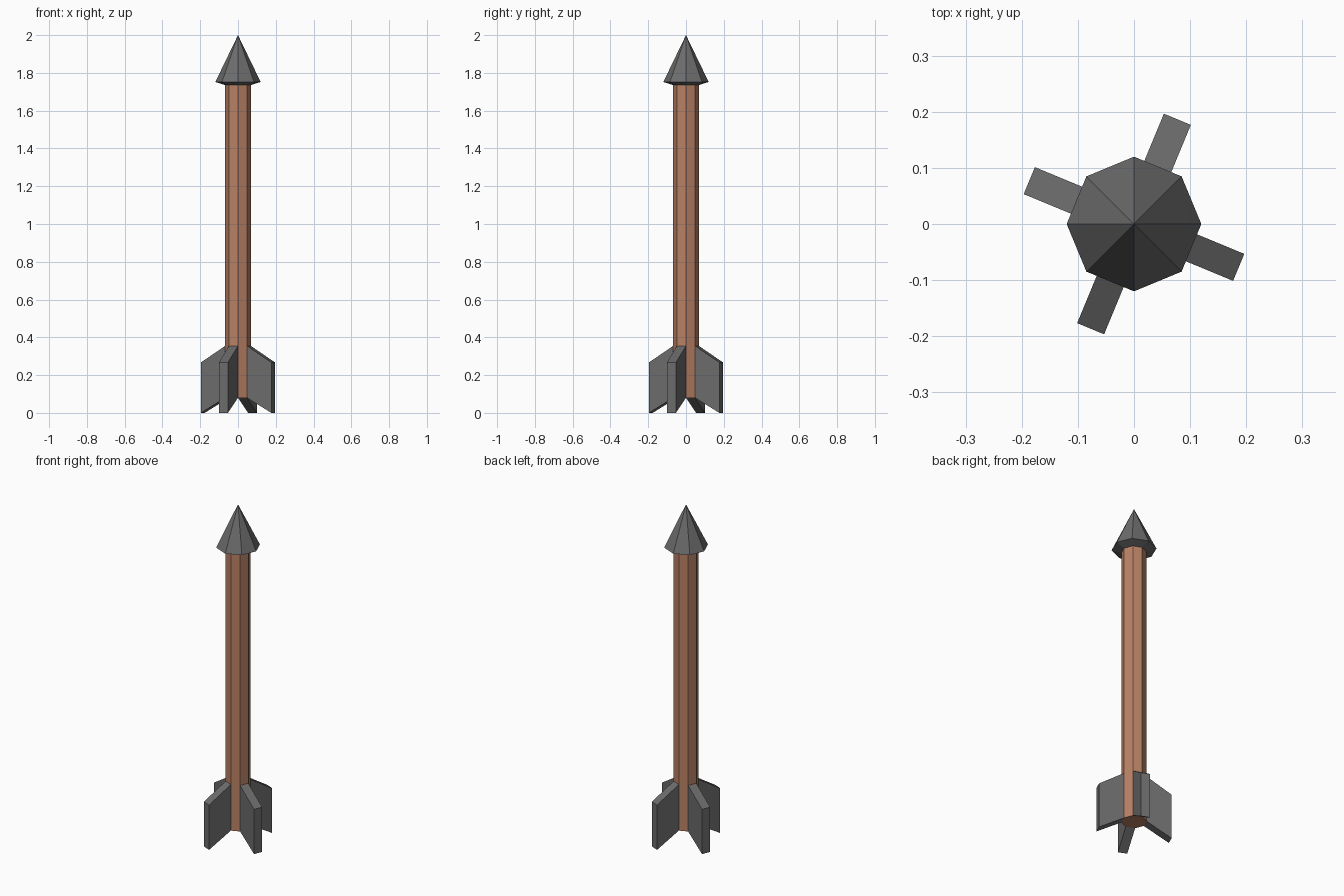
import bpy, bmesh
from math import cos, sin, pi, radians

if "Cube" in bpy.data.objects:
    bpy.data.objects.remove(bpy.data.objects["Cube"])

R = 0.068                      # shaft radius (octagon corner)
APOTHEM = R * cos(pi / 8)
HALF_W = R * sin(pi / 8)       # fins are as wide as one shaft face


def material(name, color):
    m = bpy.data.materials.new(name)
    m.diffuse_color = (*color, 1)
    m.use_nodes = True
    m.node_tree.nodes["Principled BSDF"].inputs["Base Color"].default_value = m.diffuse_color
    return m


def finish(name, bm, mat):
    bmesh.ops.recalc_face_normals(bm, faces=bm.faces)
    mesh = bpy.data.meshes.new(name)
    bm.to_mesh(mesh)
    bm.free()
    mesh.materials.append(mat)
    ob = bpy.data.objects.new(name, mesh)
    bpy.context.collection.objects.link(ob)
    return ob


def turned(name, profile, mat, sides=8):
    """Faceted solid from (radius, z) pairs; radius 0 makes a point."""
    bm = bmesh.new()
    rings = []
    for r, z in profile:
        angles = [2 * pi * i / sides for i in range(sides)] if r else [0]
        rings.append([bm.verts.new((r * cos(a), r * sin(a), z)) for a in angles])
    for lo, hi in zip(rings, rings[1:]):
        for i in range(sides):
            j = (i + 1) % sides
            top = [hi[0]] if len(hi) == 1 else [hi[j], hi[i]]
            bm.faces.new([lo[i], lo[j]] + top)
    for ring in (rings[0], rings[-1]):
        if len(ring) > 1:
            bm.faces.new(ring)
    return finish(name, bm, mat)


def fin(name, angle, mat):
    inner = APOTHEM - 0.004
    profile = [(inner, 0.082), (0.202, 0.0), (0.202, 0.267), (inner, 0.357)]
    bm = bmesh.new()
    face = bm.faces.new([bm.verts.new((x, -HALF_W, z)) for x, z in profile])
    ext = bmesh.ops.extrude_face_region(bm, geom=[face])["geom"]
    moved = [v for v in ext if isinstance(v, bmesh.types.BMVert)]
    bmesh.ops.translate(bm, verts=moved, vec=(0, 2 * HALF_W, 0))
    ob = finish(name, bm, mat)
    ob.rotation_euler.z = angle
    return ob


wood = material("wood", (0.48, 0.22, 0.13))
iron = material("iron", (0.15, 0.15, 0.15))

# Octagonal shaft
turned("shaft", [(R, 0.08), (R, 1.738)], wood)

# Pointed head with a shallow tapered underside
turned("head", [(R, 1.735), (0.12, 1.752), (0, 2.0)], iron)

# Four tail fins on alternate shaft faces
for k in range(4):
    fin(f"fin_{k + 1}", radians(67.5 + 90 * k), iron)
